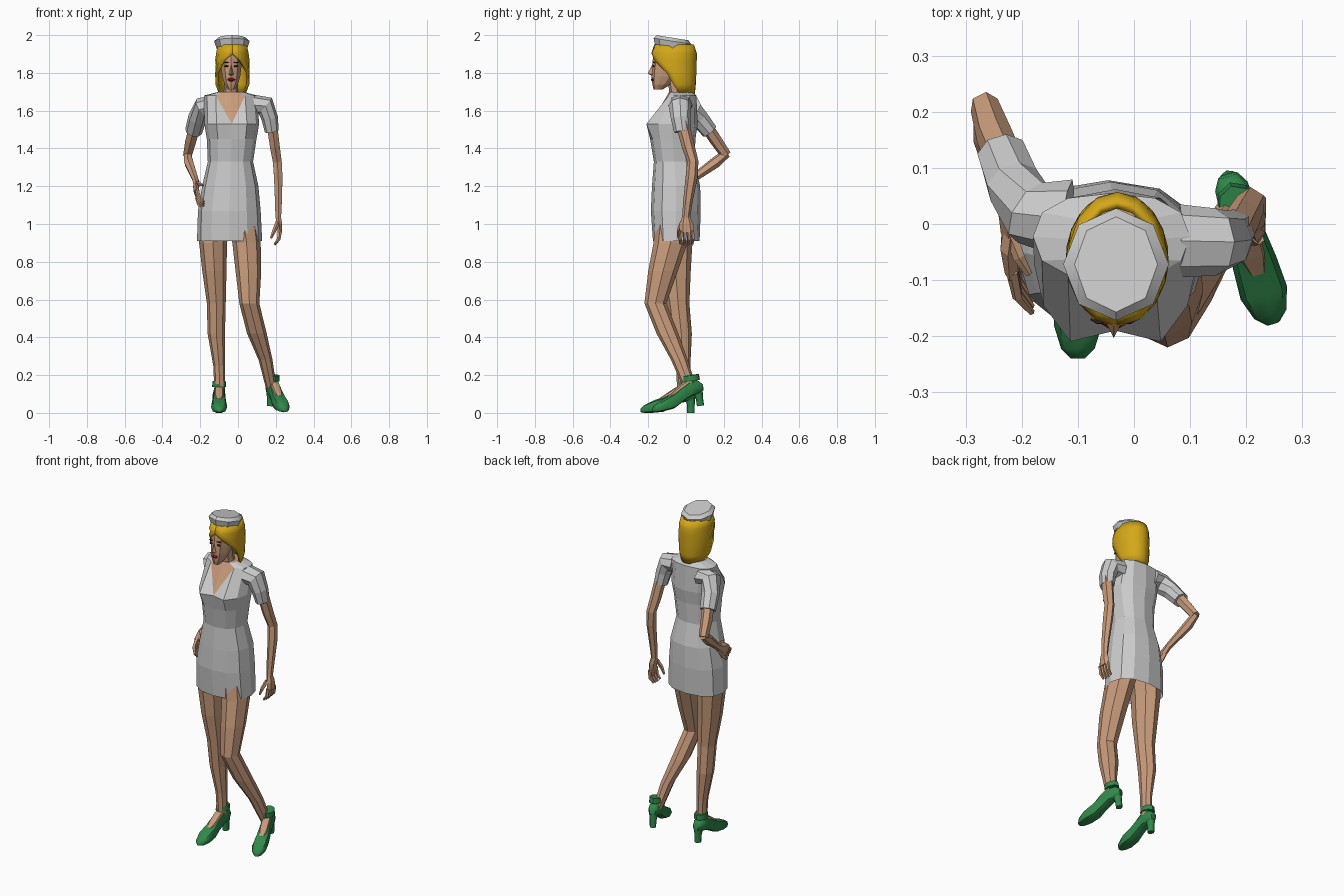
import bpy, bmesh
from math import sin, cos, pi, radians, copysign
from mathutils import Vector, Matrix

X, Y, Z = Vector((1, 0, 0)), Vector((0, 1, 0)), Vector((0, 0, 1))


def colour(name, rgb):
    m = bpy.data.materials.new(name)
    m.diffuse_color = (*rgb, 1)
    return m


SKIN = colour("skin", (0.58, 0.33, 0.20))
BLONDE = colour("blonde", (0.66, 0.39, 0.01))
GREEN = colour("green", (0.03, 0.25, 0.07))
RED = colour("red", (0.30, 0.01, 0.02))
DARK = colour("dark", (0.04, 0.02, 0.015))


def make(name, verts, faces, mat=None, smooth=0, matrix=None):
    me = bpy.data.meshes.new(name)
    me.from_pydata([tuple(v) for v in verts], [], faces)
    bm = bmesh.new()
    bm.from_mesh(me)
    bmesh.ops.delete(bm, geom=[v for v in bm.verts if not v.link_faces], context='VERTS')
    bmesh.ops.recalc_face_normals(bm, faces=bm.faces)
    if matrix:
        bm.transform(matrix)
    bm.to_mesh(me)
    bm.free()
    ob = bpy.data.objects.new(name, me)
    bpy.context.collection.objects.link(ob)
    if mat:
        me.materials.append(mat)
    if smooth:
        bpy.ops.object.select_all(action='DESELECT')
        ob.select_set(True)
        bpy.context.view_layer.objects.active = ob
        bpy.ops.object.shade_smooth_by_angle(angle=radians(smooth))
    return ob


def ring(n, c, u, v, ru, rv, p=1.0):
    """Ring of n points; p below 1 makes it boxier. Point 0 lies on -v."""
    def f(t):
        return copysign(abs(t) ** p, t) if abs(t) > 1e-6 else 0.0
    return [Vector(c) + u * ru * f(sin(2 * pi * k / n)) - v * rv * f(cos(2 * pi * k / n)) for k in range(n)]


def bridge(rings, closed=True):
    n = len(rings[0])
    return [(i * n + k, i * n + (k + 1) % n, (i + 1) * n + (k + 1) % n, (i + 1) * n + k)
            for i in range(len(rings) - 1) for k in range(n if closed else n - 1)]


def loft(name, rings, mat=None, smooth=0, matrix=None):
    n, m = len(rings[0]), len(rings)
    faces = bridge(rings) + [tuple(range(n)), tuple(range((m - 1) * n, m * n))]
    return make(name, sum(rings, []), faces, mat, smooth, matrix)


def stack(name, rows, mat, n=8, smooth=0, matrix=None):
    """Horizontal rings: x, y, z, x radius, y radius."""
    return loft(name, [ring(n, r[:3], X, Y, r[3], r[4]) for r in rows], mat, smooth, matrix)


def tube(name, rows, mat, n=6):
    """Rings square to a path: x, y, z, side radius, depth radius."""
    pts = [Vector(r[:3]) for r in rows]
    rings = []
    for i, r in enumerate(rows):
        t = (pts[min(i + 1, len(pts) - 1)] - pts[max(i - 1, 0)]).normalized()
        u = t.cross(Y).normalized()
        rings.append(ring(n, pts[i], u, u.cross(t), r[3], r[4]))
    return loft(name, rings, mat)


# dress: left x, right x, front y, back y at each height
N = 12
levels = [(0.91, -.217, .128, -.175, .072), (1.07, -.212, .120, -.186, .078),
          (1.20, -.190, .108, -.180, .075), (1.33, -.160, .080, -.170, .045),
          (1.45, -.165, .098, -.190, .050), (1.53, -.178, .112, -.205, .062),
          (1.68, -.185, .095, -.100, .055), (1.70, -.100, .028, -.090, .035)]
rings = [ring(N, ((a + b) / 2, (c + d) / 2, z), X, Y, (b - a) / 2, (d - c) / 2, 0.85)
         for z, a, b, c, d in levels]
for k, dy in ((0, .015), (1, -.02), (N - 1, -.02)):      # bust
    rings[5][k].y += dy
for r in rings[6]:                                       # twisted shoulders
    r.x += .005
verts = sum(rings, [])
faces = bridge(rings)
b, t, top = 5 * N, 6 * N, 7 * N
opening = {b, b + N - 1, t, t + N - 1}                   # quads at the neckline
dress = [f for i, f in enumerate(faces) if i not in opening]
dress += [(b, b + 1, t + 1), (b, t + N - 1, b + N - 1)]
chest = [(b, t + 1, t), (b, t, t + N - 1), faces[t], faces[t + N - 1], tuple(range(top, top + N))]
make("dress", verts, dress)
make("chest", verts, chest, SKIN)

# sleeves
tube("left_sleeve", [(-.12, .01, 1.63, .055, .07), (-.185, .02, 1.62, .055, .06),
                     (-.215, .07, 1.56, .05, .05), (-.235, .125, 1.49, .046, .044)], None, 8)
tube("right_sleeve", [(.08, -.03, 1.63, .055, .065), (.145, -.032, 1.625, .055, .06),
                      (.168, -.028, 1.56, .044, .052), (.179, -.018, 1.49, .037, .045)], None, 8)

# arms
tube("left_upper_arm", [(-.225, .10, 1.53, .034, .034), (-.25, .16, 1.44, .033, .032),
                        (-.267, .212, 1.365, .026, .028)], SKIN)
tube("left_forearm", [(-.268, .215, 1.375, .02, .024), (-.26, .155, 1.325, .027, .03),
                      (-.225, .03, 1.235, .018, .021), (-.22, -.01, 1.205, .018, .026)], SKIN)
tube("right_arm", [(.178, -.02, 1.54, .032, .036), (.195, .012, 1.41, .03, .034),
                   (.208, .036, 1.33, .027, .03), (.213, .03, 1.25, .026, .032),
                   (.214, .01, 1.12, .021, .025), (.213, .0, 1.03, .017, .021)], SKIN)

# hands
tube("left_palm", [(-.22, .0, 1.21, .016, .024), (-.222, -.035, 1.188, .017, .038),
                   (-.215, -.075, 1.155, .014, .042)], SKIN)
tube("right_palm", [(.213, .0, 1.04, .016, .02), (.219, .003, 1.0, .017, .036),
                    (.222, .004, .955, .014, .04)], SKIN)
for i in range(4):
    s = i - 1.5
    tube("left_finger", [(-.217, -.068 - .012 * s, 1.158 + .014 * s, .011, .011),
                         (-.207, -.112 - .012 * s, 1.125 + .014 * s, .010, .010),
                         (-.182, -.143 - .010 * s, 1.103 + .010 * s, .006, .006)], SKIN, 5)
    tube("right_finger", [(.222, .004 + .02 * s, .965, .011, .011),
                          (.216, .004 + .022 * s, .92, .010, .010),
                          (.194, .002 + .021 * s, .888 + .004 * abs(s), .006, .006)], SKIN, 5)
tube("left_thumb", [(-.218, -.02, 1.215, .012, .012), (-.205, -.06, 1.215, .011, .011),
                    (-.187, -.09, 1.205, .006, .006)], SKIN, 5)
tube("right_thumb", [(.21, -.02, 1.01, .012, .012), (.192, -.038, .965, .011, .011),
                     (.175, -.04, .925, .006, .006)], SKIN, 5)

# legs
stack("left_leg", [(-.12, -.05, 1.0, .08, .095), (-.132, -.058, .9, .074, .092),
                   (-.125, -.055, .75, .064, .08), (-.115, -.042, .58, .05, .06),
                   (-.115, -.025, .42, .046, .056), (-.1, -.015, .25, .031, .038),
                   (-.097, -.012, .10, .027, .034)], SKIN)
stack("right_leg", [(.03, -.065, 1.0, .08, .1), (.045, -.082, .9, .075, .09),
                    (.055, -.122, .75, .068, .078), (.06, -.162, .58, .053, .058),
                    (.1, -.098, .42, .052, .058), (.146, -.035, .28, .037, .044),
                    (.176, .022, .13, .028, .035)], SKIN)


# shoes: along the foot, half width, bottom and top heights
def section(y, w, lo, hi, p=0.75):
    return ring(8, (0, y, (lo + hi) / 2), X, Z, w, (hi - lo) / 2, p)


upper = [(.05, .018, .075, .115), (.03, .03, .062, .135), (-.02, .034, .055, .14), (-.07, .035, .033, .115),
         (-.12, .040, .006, .085), (-.18, .043, .0, .062), (-.222, .030, .0, .040), (-.24, .012, .004, .024)]
instep = [(-.01, .024, .10, .158), (-.06, .025, .08, .132), (-.105, .024, .06, .102), (-.14, .014, .05, .078)]
for side, loc, yaw, pitch in (("left", (-.1, 0, 0), 0, 0), ("right", (.178, .052, .034), 17, 8)):
    M = Matrix.Translation(loc) @ Matrix.Rotation(radians(yaw), 4, 'Z') @ Matrix.Rotation(radians(pitch), 4, 'X')
    loft(side + "_shoe", [section(*r) for r in upper], GREEN, 50, M)
    loft(side + "_instep", [section(*r) for r in instep], SKIN, 0, M)
    stack(side + "_heel", [(0, .026, .0, .018, .02), (0, .026, .04, .02, .02), (0, .02, .09, .027, .03)],
          GREEN, 8, 50, M)
    stack(side + "_ankle_strap", [(0, -.003, .138, .037, .046), (0, -.003, .168, .035, .043)], GREEN, 8, 50, M)

# neck and head
stack("neck", [(-.04, -.035, 1.66, .05, .05), (-.037, -.048, 1.71, .037, .042), (-.036, -.06, 1.79, .037, .042)], SKIN)
stack("head", [(-.036, -.148, 1.712, .018, .024), (-.036, -.13, 1.738, .036, .048),
               (-.036, -.11, 1.78, .05, .072), (-.036, -.095, 1.825, .056, .086),
               (-.036, -.085, 1.88, .058, .09), (-.036, -.075, 1.94, .05, .08)], SKIN, 10)
make("nose", [(-.036, -.178, 1.845), (-.049, -.178, 1.79), (-.023, -.178, 1.79),
              (-.036, -.203, 1.797), (-.036, -.175, 1.783)],
     [(0, 1, 3), (0, 3, 2), (1, 4, 3), (3, 4, 2)], SKIN)


def feature(name, x, y, z, w, d, h, mat):
    loft(name, [ring(8, (x, y + s * d, z), X, Z, w * q, h * q) for s, q in ((-1, .4), (0, 1), (1, .8))], mat)


feature("lips", -.036, -.178, 1.764, .023, .008, .010, RED)
for s in (-1, 1):
    feature("eye", -.036 + s * .025, -.172, 1.836, .013, .006, .005, DARK)
    feature("brow", -.036 + s * .026, -.171, 1.856, .016, .006, .003, DARK)

# hair: open bands around the back of the head, narrowing away from the face
bands = [(1.95, .078, .105, 180), (1.905, .088, .12, 180), (1.868, .091, .12, 152), (1.80, .092, .118, 110),
         (1.74, .09, .115, 92), (1.69, .074, .11, 75)]
locks = [[Vector((-.03 + w * sin(radians(A) * k / 7), -.063 + d * cos(radians(A) * k / 7), z))
          for k in range(-7, 8)] for z, w, d, A in bands]
hair = make("hair", sum(locks, []), bridge(locks, False), BLONDE, 60)
shell = hair.modifiers.new("thickness", 'SOLIDIFY')
shell.thickness = 0.015
shell.offset = -1

# cap, tilted towards the back
cap = [ring(8, (-.032, -.072, z), X, Y, w, d) for z, w, d in
       ((1.925, .08, .09), (1.968, .094, .1), (1.986, .074, .085))]
for r in cap:
    for v in r:
        v.z -= .16 * (v.y + .072)
loft("nurse_cap", cap, None, 40)
